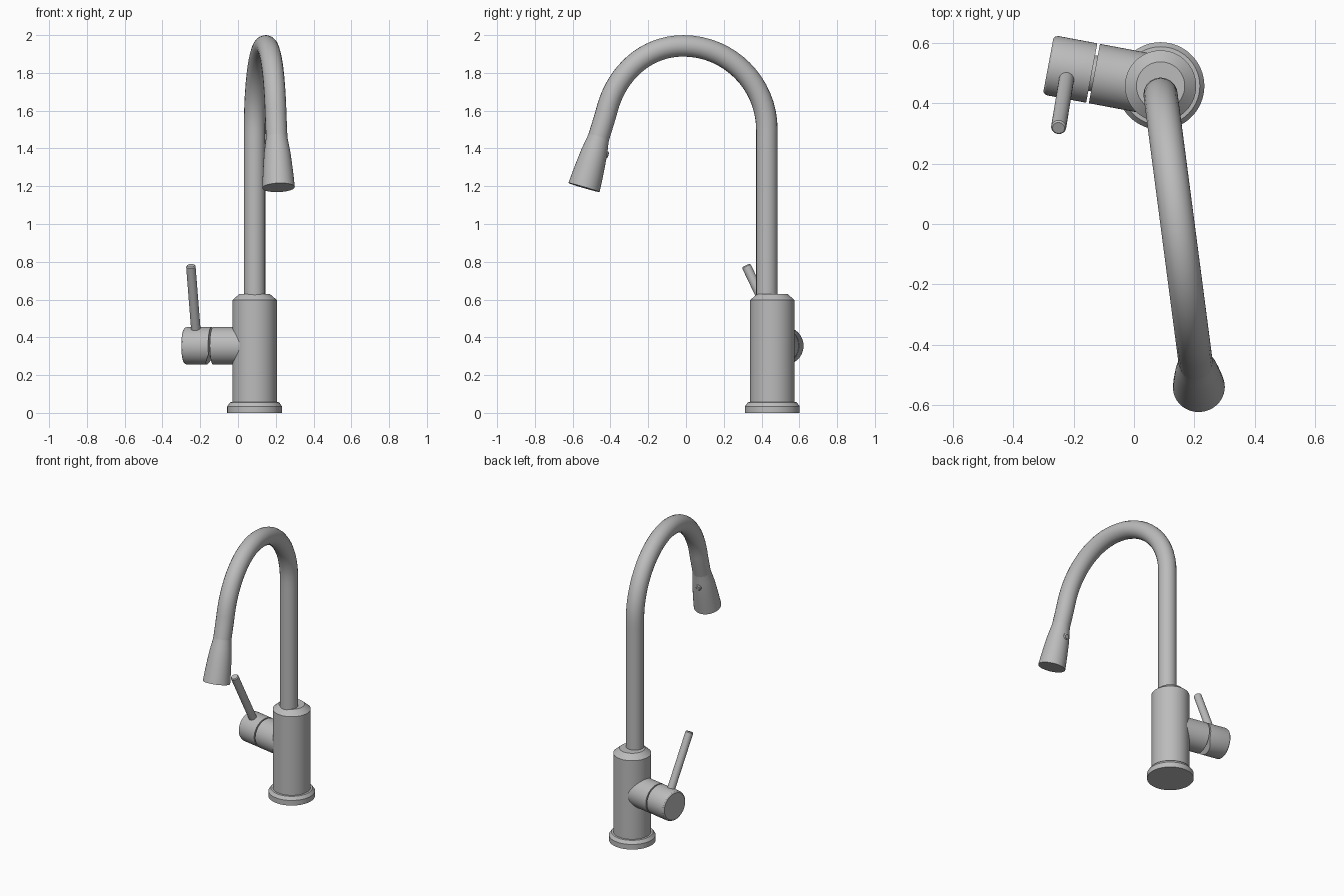
import bpy, bmesh, math
from mathutils import Vector, Matrix

cube = bpy.data.objects.get("Cube")
if cube:
    bpy.data.objects.remove(cube)

metal = bpy.data.materials.new("brushed_grey_metal")
metal.use_nodes = True
GREY = (0.5, 0.5, 0.5, 1)
metal.diffuse_color = GREY
metal.node_tree.nodes["Principled BSDF"].inputs["Base Color"].default_value = GREY

UP = Vector((0, 0, 1))


def smooth(obj):
    bpy.ops.object.select_all(action='DESELECT')
    obj.select_set(True)
    bpy.context.view_layer.objects.active = obj
    bpy.ops.object.shade_smooth_by_angle(angle=math.radians(30))


def lathe(name, origin, axis, profile, sides=48, cut=None):
    """Closed turned part: profile is (distance along axis, radius)."""
    bm = bmesh.new()
    rings = []
    for d, r in profile:
        rings.append([bm.verts.new((r * math.cos(a), r * math.sin(a), d))
                      for a in (math.tau * i / sides for i in range(sides))])
    for low, high in zip(rings, rings[1:]):
        for i in range(sides):
            j = (i + 1) % sides
            bm.faces.new((low[i], low[j], high[j], high[i]))
    bm.faces.new(rings[0][::-1])
    bm.faces.new(rings[-1])
    turn = axis.to_track_quat('Z', 'Y').to_matrix().to_4x4()
    bm.transform(Matrix.Translation(origin) @ turn)
    if cut:
        geom = bm.verts[:] + bm.edges[:] + bm.faces[:]
        bmesh.ops.bisect_plane(bm, geom=geom, plane_co=cut[0], plane_no=cut[1], clear_outer=True)
        bmesh.ops.holes_fill(bm, edges=[e for e in bm.edges if e.is_boundary])
    bmesh.ops.recalc_face_normals(bm, faces=bm.faces[:])
    mesh = bpy.data.meshes.new(name)
    bm.to_mesh(mesh)
    bm.free()
    mesh.materials.append(metal)
    obj = bpy.data.objects.new(name, mesh)
    bpy.context.collection.objects.link(obj)
    smooth(obj)
    return obj


# Base flange and upright body
foot = Vector((0.088, 0.457, 0))
lathe("base_flange", foot, UP, [(0, 0.145), (0.035, 0.145), (0.043, 0.139), (0.056, 0.13), (0.058, 0.11)], 64)
lathe("body", foot, UP, [(0.02, 0.118), (0.597, 0.118), (0.63, 0.08)], 64)


# Gooseneck spout, swung slightly sideways
def on_spout(y, z):
    return Vector((0.088 + 0.131 * (0.428 - y), y, z))


neck, tip = on_spout(-0.465, 1.45), on_spout(-0.54, 1.193)
path = [  # point, handle before, handle after as (y, z)
    ((0.428, 0.6), (0.428, 0.5), (0.428, 0.8)),
    ((0.428, 1.5), (0.428, 1.3), (0.428, 1.744)),
    ((-0.015, 1.943), (0.229, 1.943), (-0.215, 1.943)),
    ((-0.417, 1.61), (-0.367, 1.796), (-0.43, 1.56)),
    ((-0.465, 1.45), (-0.45, 1.5), (-0.48, 1.4)),
]
curve = bpy.data.curves.new("spout", 'CURVE')
curve.dimensions = '3D'
curve.resolution_u = 16
curve.bevel_depth = 0.057
curve.bevel_resolution = 8
curve.use_fill_caps = True
spline = curve.splines.new('BEZIER')
spline.bezier_points.add(len(path) - 1)
for bp, (co, before, after) in zip(spline.bezier_points, path):
    bp.handle_left_type = bp.handle_right_type = 'FREE'
    bp.co, bp.handle_left, bp.handle_right = on_spout(*co), on_spout(*before), on_spout(*after)
curve.materials.append(metal)
spout = bpy.data.objects.new("spout", curve)
bpy.context.collection.objects.link(spout)
bpy.ops.object.select_all(action='DESELECT')
spout.select_set(True)
bpy.context.view_layer.objects.active = spout
bpy.ops.object.convert(target='MESH')
smooth(bpy.context.view_layer.objects.active)

# Flared spray head with a small button on its inner side
head_axis = (neck - tip).normalized()
lathe("spray_head", tip, head_axis,
      [(0, 0.086), (0.06, 0.082), (0.13, 0.076), (0.19, 0.07), (0.23, 0.064), (0.26, 0.059), (0.285, 0.056)])
inward = on_spout(0.428, 0) - on_spout(-0.5, 0)
inward = (inward - head_axis * inward.dot(head_axis)).normalized()
lathe("spray_button", tip + head_axis * 0.2, inward, [(0.05, 0.02), (0.07, 0.02), (0.075, 0.014)], 24)

# Side valve: fixed sleeve, hidden core and turning cap with a relieved underside
hub = Vector((0.088, 0.457, 0.355))
side = Vector((-0.983, 0.185, 0)).normalized()
lathe("valve_sleeve", hub, side, [(0.03, 0.1), (0.223, 0.1)])
lathe("valve_core", hub, side, [(0.2, 0.06), (0.26, 0.06)])
lathe("valve_cap", hub, side, [(0.232, 0.1), (0.362, 0.1), (0.372, 0.097), (0.378, 0.09)],
      cut=(hub + side * 0.232 - UP * 0.045, (-side * 0.055 - UP * 0.027).normalized()))

# Lever rod leaning forward from the cap
lever_foot = Vector((-0.22, 0.5, 0.4))
lever = Vector((-0.25, 0.318, 0.78)) - lever_foot
length = lever.length
lathe("lever", lever_foot, lever.normalized(),
      [(0, 0.025), (length - 0.006, 0.025), (length, 0.02)], 32)
